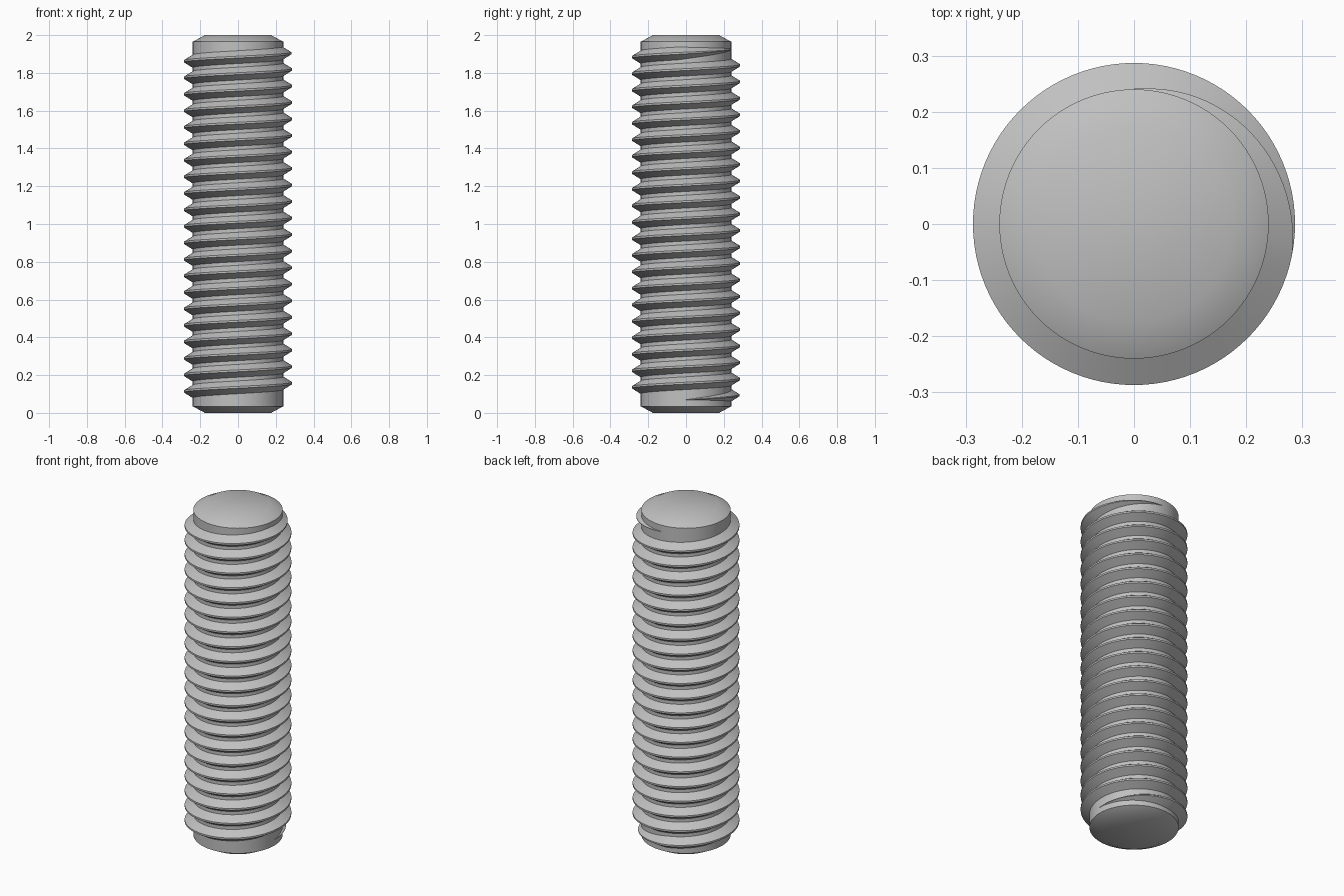
import bpy, bmesh, math

if "Cube" in bpy.data.objects:
    bpy.data.objects.remove(bpy.data.objects["Cube"], do_unlink=True)

LENGTH = 2.0
CORE_R, CREST_R, END_R = 0.24, 0.287, 0.175
CHAMFER = 0.035
START_Z, PITCH, TURNS = 0.07, 0.0874, 21.25
STEPS = 96                      # segments per turn
FADE = math.radians(100)        # thread run-out at each end

steel = bpy.data.materials.new("steel_grey")
steel.use_nodes = True
colour = (0.53, 0.53, 0.53, 1)
steel.diffuse_color = colour
steel.node_tree.nodes["Principled BSDF"].inputs["Base Color"].default_value = colour


def finish(bm, name):
    """Turn a bmesh into a smooth object with sharp creases."""
    bmesh.ops.recalc_face_normals(bm, faces=bm.faces)
    mesh = bpy.data.meshes.new(name)
    bm.to_mesh(mesh)
    bm.free()
    mesh.materials.append(steel)
    obj = bpy.data.objects.new(name, mesh)
    bpy.context.collection.objects.link(obj)
    bpy.ops.object.select_all(action='DESELECT')
    obj.select_set(True)
    bpy.context.view_layer.objects.active = obj
    bpy.ops.object.shade_smooth_by_angle(angle=math.radians(30))
    return obj


def skin(bm, rings):
    """Bridge closed vertex rings and cap both ends."""
    n = len(rings[0])
    for a, b in zip(rings, rings[1:]):
        for i in range(n):
            j = (i + 1) % n
            bm.faces.new((a[i], a[j], b[j], b[i]))
    bm.faces.new(rings[0])
    bm.faces.new(rings[-1])


def polar(bm, r, angle, z):
    return bm.verts.new((r * math.cos(angle), r * math.sin(angle), z))


# Rod core with chamfered ends
bm = bmesh.new()
outline = [(END_R, 0), (CORE_R, CHAMFER), (CORE_R, LENGTH - CHAMFER), (END_R, LENGTH)]
skin(bm, [[polar(bm, r, math.tau * i / STEPS, z) for i in range(STEPS)]
          for r, z in outline])
finish(bm, "rod_core")

# Right-handed helical thread that fades out at both ends
bm = bmesh.new()
total = int(TURNS * STEPS)
foot, crest, sunk = 0.034, 0.005, 0.01
rings = []
for k in range(total + 1):
    angle = math.tau * k / STEPS
    remaining = math.tau * TURNS - angle
    grow = max(0.04, min(1, angle / FADE, remaining / FADE))
    z = START_Z + PITCH * k / STEPS
    tip = CORE_R + (CREST_R - CORE_R) * grow
    profile = [(CORE_R - sunk, -foot), (CORE_R, -foot), (tip, -crest),
               (tip, crest), (CORE_R, foot), (CORE_R - sunk, foot)]
    rings.append([polar(bm, r, angle, z + dz * grow) for r, dz in profile])
skin(bm, rings)
finish(bm, "helical_thread")
